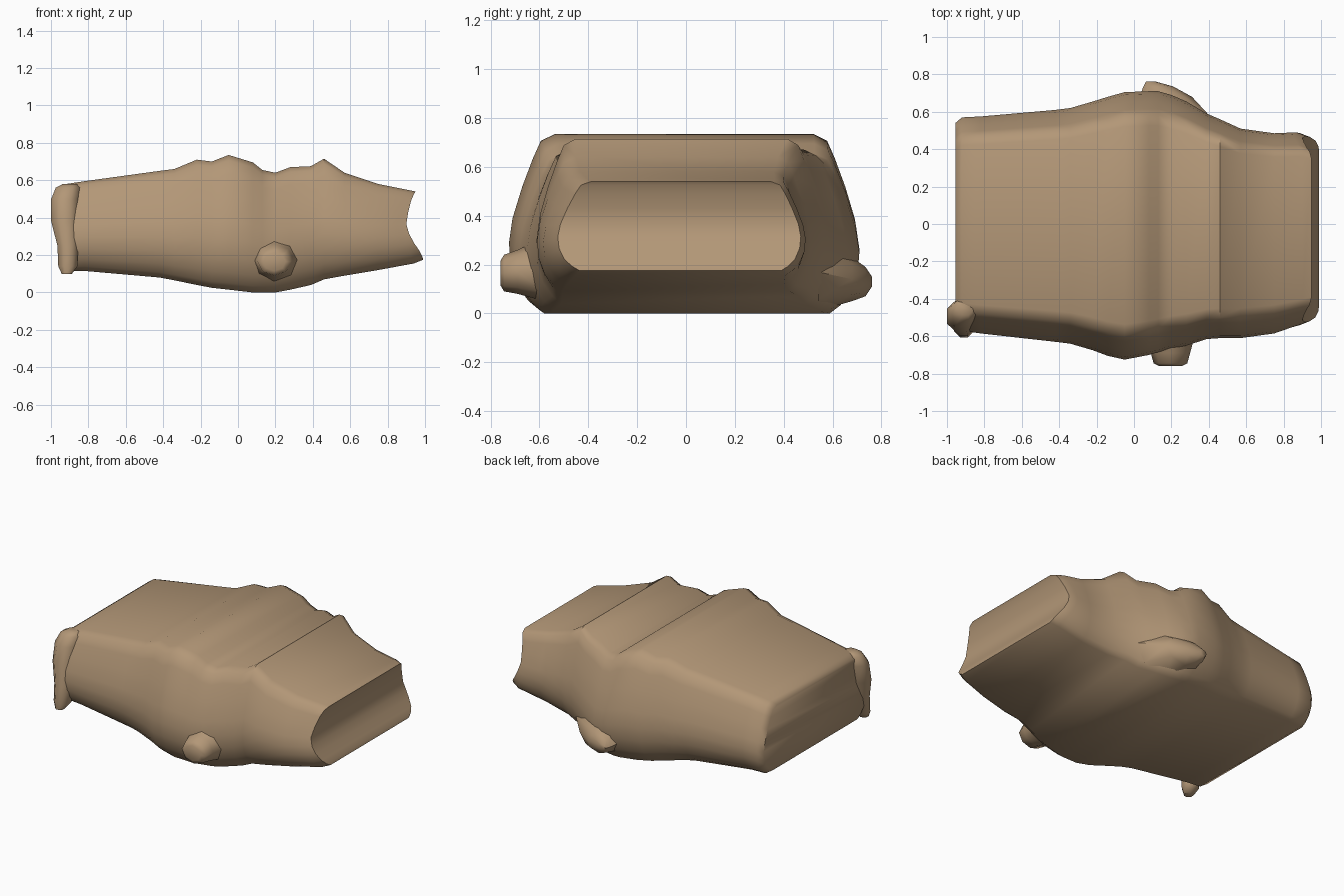
import bpy, bmesh, math

if "Cube" in bpy.data.objects:
    bpy.data.objects.remove(bpy.data.objects["Cube"])

tan = bpy.data.materials.new("tan")
tan.diffuse_color = (0.45, 0.31, 0.185, 1)
tan.use_nodes = True
tan.node_tree.nodes["Principled BSDF"].inputs["Base Color"].default_value = tan.diffuse_color


def finish(name, bm, angle):
    bmesh.ops.recalc_face_normals(bm, faces=bm.faces)
    me = bpy.data.meshes.new(name)
    bm.to_mesh(me)
    bm.free()
    me.materials.append(tan)
    ob = bpy.data.objects.new(name, me)
    bpy.context.collection.objects.link(ob)
    bpy.ops.object.select_all(action='DESELECT')
    ob.select_set(True)
    bpy.context.view_layer.objects.active = ob
    bpy.ops.object.shade_smooth_by_angle(angle=math.radians(angle))
    return ob


# Body: cross-sections along x, each (x, bottom z, top z, front y, back y)
SECTIONS = [
    (-0.955, 0.135, 0.555, -0.54, 0.54), (-0.92, 0.115, 0.58, -0.57, 0.57),
    (-0.82, 0.115, 0.595, -0.585, 0.575), (-0.42, 0.08, 0.65, -0.63, 0.61),
    (-0.34, 0.065, 0.66, -0.64, 0.62), (-0.22, 0.04, 0.71, -0.675, 0.655),
    (-0.14, 0.025, 0.70, -0.705, 0.68), (-0.05, 0.015, 0.735, -0.725, 0.705),
    (0.08, 0.0, 0.695, -0.70, 0.71), (0.13, 0.0, 0.655, -0.685, 0.71),
    (0.20, 0.0, 0.64, -0.665, 0.69), (0.28, 0.015, 0.67, -0.65, 0.655),
    (0.39, 0.04, 0.675, -0.615, 0.59), (0.46, 0.07, 0.715, -0.61, 0.56),
    (0.57, 0.09, 0.64, -0.61, 0.51), (0.75, 0.12, 0.58, -0.585, 0.485),
    (0.90, 0.155, 0.55, -0.545, 0.49), (0.96, 0.175, 0.54, -0.525, 0.47),
]
# Side shape: (height fraction, width fraction)
LEVELS = [(0, .83), (.05, .89), (.13, .95), (.25, .99), (.38, 1), (.52, .98),
          (.7, .925), (.86, .865), (.96, .82), (1, .74)]
# Concave right end: x at each level
RIGHT_X = [.99, .985, .97, .94, .915, .90, .91, .925, .94, .95]

bm = bmesh.new()
rings = []
for k, (x, zb, zt, yf, yb) in enumerate(SECTIONS):
    ring = []
    for i, (t, w) in enumerate(LEVELS):
        px = x
        if k == len(SECTIONS) - 1:
            px = RIGHT_X[i]
        elif k == len(SECTIONS) - 2:
            px = RIGHT_X[i] - 0.05
        z = zb + t * (zt - zb)
        ring.append((bm.verts.new((px, yf * w, z)), bm.verts.new((px, yb * w, z))))
    rings.append(ring)
n = len(LEVELS)
for a, b in zip(rings, rings[1:]):
    for s in (0, 1):
        for i in range(n - 1):
            bm.faces.new((a[i][s], b[i][s], b[i + 1][s], a[i + 1][s]))
    for i in (0, n - 1):
        bm.faces.new((a[i][0], b[i][0], b[i][1], a[i][1]))
for r in (rings[0], rings[-1]):
    for i in range(n - 1):
        bm.faces.new((r[i][0], r[i][1], r[i + 1][1], r[i + 1][0]))
finish("body", bm, 50)


# Lofted rings of points, capped at both ends
def loft(name, loops, angle=50):
    bm = bmesh.new()
    vs = [[bm.verts.new(p) for p in l] for l in loops]
    m = len(vs[0])
    for a, b in zip(vs, vs[1:]):
        for i in range(m):
            j = (i + 1) % m
            bm.faces.new((a[i], a[j], b[j], b[i]))
    bm.faces.new(vs[0])
    bm.faces.new(vs[-1])
    return finish(name, bm, angle)


def ring_y(cx, y, cz, rx, rz, m=8):
    return [(cx + rx * math.cos(math.tau * i / m), y, cz + rz * math.sin(math.tau * i / m))
            for i in range(m)]


def ring_z(cx, cy, z, rx, ry, m=8):
    return [(cx + rx * math.cos(math.tau * (i + .5) / m), cy + ry * math.sin(math.tau * (i + .5) / m), z)
            for i in range(m)]


# Blunt knob on the front side
loft("front_knob", [ring_y(.19, -.58, .18, .14, .13), ring_y(.195, -.69, .17, .105, .09),
                    ring_y(.195, -.745, .165, .09, .075), ring_y(.195, -.76, .165, .06, .05)])
# Pointed bulge on the back side
loft("back_bulge", [ring_y(.2, .54, .17, .24, .16), ring_y(.17, .68, .14, .14, .09),
                    ring_y(.13, .735, .13, .08, .06), ring_y(.09, .762, .13, .025, .02)])
# Thick corner post at the left front edge
loft("corner_post", [ring_z(-.915, -.575, .10, .03, .03), ring_z(-.91, -.555, .14, .055, .055),
                     ring_z(-.91, -.54, .25, .06, .06), ring_z(-.925, -.505, .38, .08, .075),
                     ring_z(-.925, -.48, .50, .08, .075), ring_z(-.91, -.46, .56, .07, .06),
                     ring_z(-.90, -.45, .58, .04, .04)])
